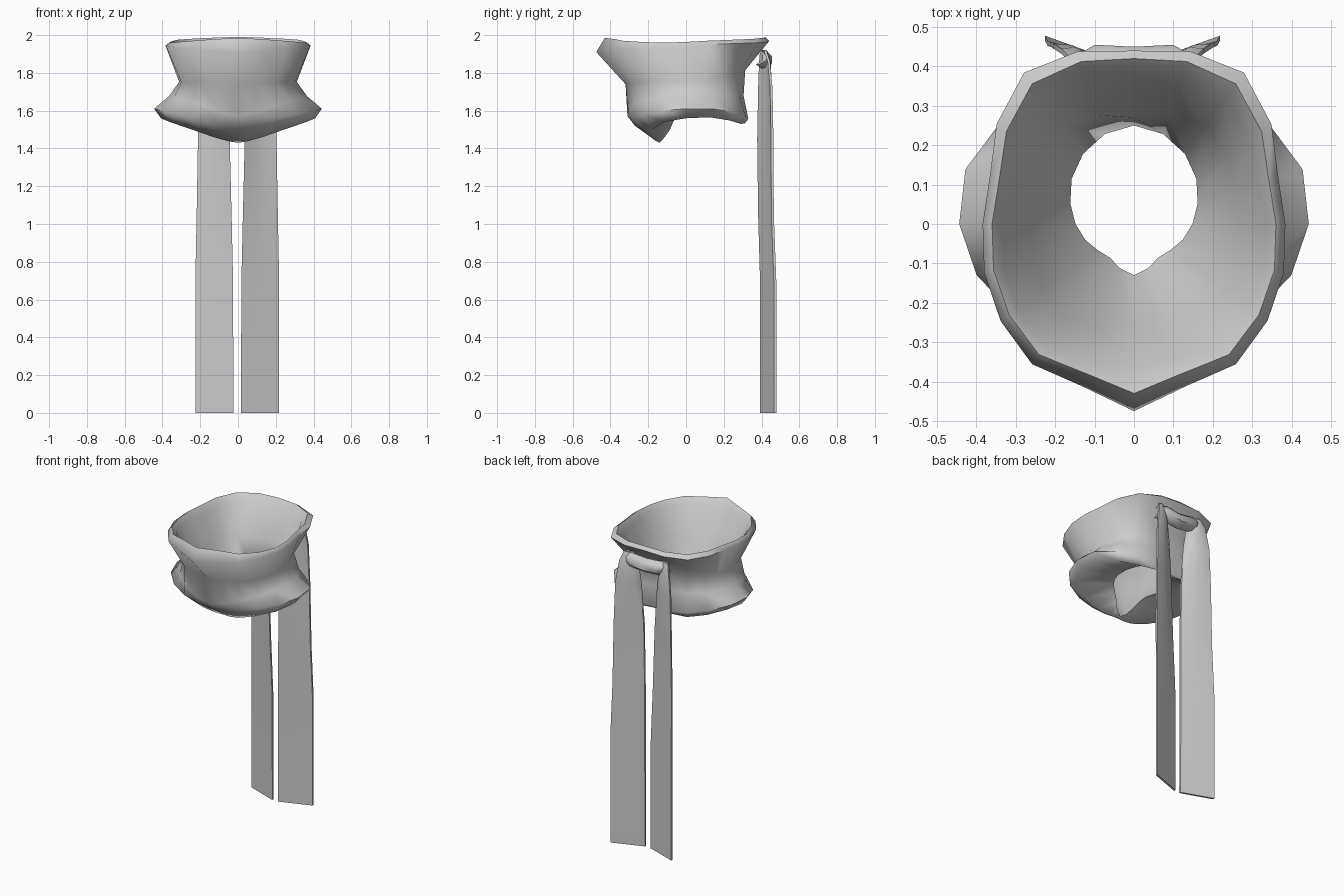
import bpy, bmesh, math

if "Cube" in bpy.data.objects:
    bpy.data.objects.remove(bpy.data.objects["Cube"])

SIDES = 20  # facets around the cowl


def finish(name, bm, angle=50):
    bmesh.ops.recalc_face_normals(bm, faces=bm.faces)
    me = bpy.data.meshes.new(name)
    bm.to_mesh(me)
    bm.free()
    ob = bpy.data.objects.new(name, me)
    bpy.context.collection.objects.link(ob)
    bpy.ops.object.select_all(action='DESELECT')
    bpy.context.view_layer.objects.active = ob
    ob.select_set(True)
    bpy.ops.object.shade_smooth_by_angle(angle=math.radians(angle))
    return ob


def spline(keys, t):
    """Catmull-Rom through keys, mirrored at both ends, t in 0..1."""
    n = len(keys) - 1
    i = min(int(t * n), n - 1)
    f = t * n - i
    a, b, c, d = keys[abs(i - 1)], keys[i], keys[i + 1], keys[n - abs(n - i - 2)]
    return b + 0.5 * f * (c - a + f * (2*a - 5*b + 4*c - d + f * (3*(b - c) + d - a)))


# Cowl: radius and height of each ring at 0,36..180 degrees from front to back,
# and a pinch that sharpens the fold down the middle of the front
RINGS = [
    ([.375, .38, .35, .33, .40, .37], [1.94, 1.94, 1.93, 1.93, 1.94, 1.94], .02),  # inner rim
    ([.43, .41, .375, .36, .44, .42], [1.985, 1.97, 1.96, 1.97, 1.98, 1.99], .025),  # rim top
    ([.475, .44, .40, .385, .475, .44], [1.91, 1.93, 1.94, 1.95, 1.96, 1.97], .03),  # rim outside
    ([.32, .34, .315, .315, .35, .31], [1.74, 1.75, 1.75, 1.76, 1.80, 1.82], .01),  # waist
    ([.31, .34, .355, .37, .35, .30], [1.57, 1.63, 1.67, 1.68, 1.68, 1.68], 0),  # skirt
    ([.27, .34, .42, .45, .39, .32], [1.52, 1.56, 1.60, 1.61, 1.57, 1.55], 0),   # skirt edge
    ([.14, .22, .38, .41, .36, .31], [1.43, 1.46, 1.54, 1.565, 1.53, 1.54], 0),  # lower lip
    ([.13, .105, .13, .17, .22, .25], [1.44, 1.50, 1.58, 1.59, 1.60, 1.62], 0),  # neck hole
    ([.27, .30, .27, .27, .31, .27], [1.70, 1.74, 1.74, 1.74, 1.76, 1.78], .01),  # inner bowl
]
bm = bmesh.new()
loops = []
for radii, heights, pinch in RINGS:
    loop = []
    for k in range(SIDES):
        a = 2 * math.pi * k / SIDES
        t = 1 - abs(1 - 2 * k / SIDES)
        r, z = spline(radii, t), spline(heights, t)
        if k in (1, SIDES - 1):
            r -= pinch
        loop.append(bm.verts.new((r * math.sin(a), -r * math.cos(a), z)))
    loops.append(loop)
for i, lo in enumerate(loops):
    hi = loops[(i + 1) % len(loops)]
    for k in range(SIDES):
        m = (k + 1) % SIDES
        bm.faces.new((lo[k], lo[m], hi[m], hi[k]))
finish("cowl", bm, 75)


def strip(name, rows, thick):
    """Closed cloth strip: each row is a list of points across its width."""
    bm = bmesh.new()
    grid = []
    for row in rows:
        front = [bm.verts.new(p) for p in row]
        back = [bm.verts.new((x, y - thick, z)) for x, y, z in reversed(row)]
        grid.append(front + back)
    for lo, hi in zip(grid, grid[1:]):
        n = len(lo)
        for k in range(n):
            m = (k + 1) % n
            bm.faces.new((lo[k], lo[m], hi[m], hi[k]))
    bm.faces.new(grid[0])
    bm.faces.new(grid[-1])
    return finish(name, bm)


# Hanging tails: inner x, outer x, inner y, outer y, z, bulge of the middle
TAIL = [
    (.02, .222, .405, .478, 0, 0), (.022, .222, .405, .478, .7, 0),
    (.03, .215, .395, .465, 1.05, .005), (.04, .208, .39, .463, 1.45, .01),
    (.06, .20, .395, .458, 1.72, .02), (.08, .18, .40, .445, 1.86, .022),
    (.11, .16, .405, .425, 1.92, .01),
]
for side, label in ((1, "right_tail"), (-1, "left_tail")):
    rows = []
    for x0, x1, y0, y1, z, b in TAIL:
        rows.append([(side * (x0 + (x1 - x0) * t) - .004, y0 + (y1 - y0) * t
                      + b * math.sin(math.pi * t), z) for t in (0, .33, .67, 1)])
    strip(label, rows, .013)

# Tie band joining the two tails behind the neck
rows = []
for x, y, z, h in ((-.15, .42, 1.88, .035), (-.10, .45, 1.87, .045), (0, .445, 1.86, .045),
                   (.10, .45, 1.87, .045), (.15, .42, 1.88, .035)):
    rows.append([(x, y - .03, z - h), (x, y + .005, z - h * .4),
                 (x, y + .005, z + h * .4), (x, y - .02, z + h)])
strip("tie_band", rows, .02)
